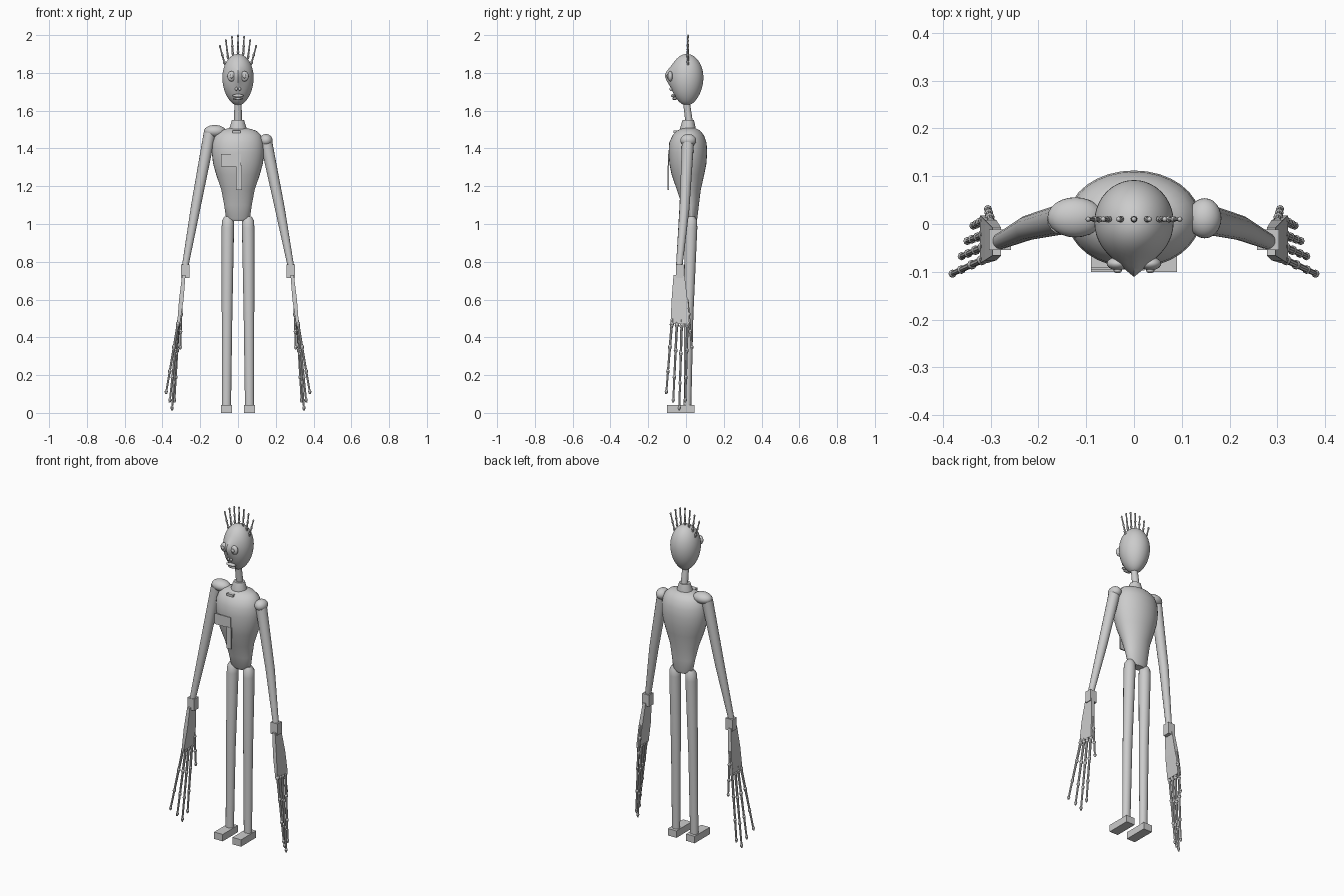
import bpy, bmesh, math
from mathutils import Vector

if "Cube" in bpy.data.objects:
    bpy.data.objects.remove(bpy.data.objects["Cube"])

grey = bpy.data.materials.new("plain grey")
grey.use_nodes = True
grey.diffuse_color = (0.6, 0.6, 0.6, 1)
grey.node_tree.nodes["Principled BSDF"].inputs["Base Color"].default_value = (0.6, 0.6, 0.6, 1)


def finish(name, bm, smooth=True):
    bmesh.ops.recalc_face_normals(bm, faces=bm.faces)
    mesh = bpy.data.meshes.new(name)
    bm.to_mesh(mesh)
    bm.free()
    mesh.materials.append(grey)
    obj = bpy.data.objects.new(name, mesh)
    bpy.context.collection.objects.link(obj)
    if smooth:
        bpy.ops.object.select_all(action='DESELECT')
        obj.select_set(True)
        bpy.context.view_layer.objects.active = obj
        bpy.ops.object.shade_smooth_by_angle(angle=math.radians(40))
    return obj


def add_loft(bm, rings):
    """Skin a list of vertex-position rings and cap both ends."""
    loops = [[bm.verts.new(p) for p in ring] for ring in rings]
    for a, b in zip(loops, loops[1:]):
        for i in range(len(a)):
            j = (i + 1) % len(a)
            bm.faces.new((a[i], a[j], b[j], b[i]))
    bm.faces.new(loops[0])
    bm.faces.new(loops[-1])


def stack(name, sections, sides=32):
    """Upright form from sections (z, x centre, y centre, x radius, y radius)."""
    bm = bmesh.new()
    turn = [math.tau * i / sides for i in range(sides)]
    add_loft(bm, [[(cx + rx * math.cos(t), cy + ry * math.sin(t), z) for t in turn]
                  for z, cx, cy, rx, ry in sections])
    return finish(name, bm)


def add_limb(bm, points, radii, sides=8):
    pts = [Vector(p) for p in points]
    rot = (pts[-1] - pts[0]).to_track_quat('Z', 'Y')
    turn = [math.tau * i / sides for i in range(sides)]
    add_loft(bm, [[p + rot @ Vector((r * math.cos(t), r * math.sin(t), 0)) for t in turn]
                  for p, r in zip(pts, radii)])


def add_ball(bm, centre, size, seg=16):
    made = bmesh.ops.create_uvsphere(bm, u_segments=seg, v_segments=seg // 2 + 2, radius=1)["verts"]
    for v in made:
        v.co = Vector(centre) + Vector(a * b for a, b in zip(v.co, size))


def ball(name, centre, size, seg=24):
    bm = bmesh.new()
    add_ball(bm, centre, size, seg)
    return finish(name, bm)


def box(name, low, high):
    bm = bmesh.new()
    for v in bmesh.ops.create_cube(bm, size=1)["verts"]:
        v.co = [a + (b - a) * (c + 0.5) for a, b, c in zip(low, high, v.co)]
    return finish(name, bm, False)


def add_digit(bm, root, tip, radius, joints):
    """Thin bony segment chain with a knob at each joint."""
    root, tip = Vector(root), Vector(tip)
    add_limb(bm, [root, tip], [radius, radius * 0.7])
    for k in joints:
        r = radius * 1.5 * (1 - 0.25 * k)
        add_ball(bm, root.lerp(tip, k), (r, r, r * 1.4), 8)


# Torso, collar and neck
stack("torso", [
    (1.015, 0, 0.03, 0.045, 0.025), (1.03, 0, 0.028, 0.063, 0.032),
    (1.1, 0, 0.023, 0.073, 0.045), (1.18, 0, 0.015, 0.088, 0.063),
    (1.26, 0, 0.01, 0.115, 0.086), (1.32, 0, 0.01, 0.132, 0.098),
    (1.38, 0, 0.01, 0.139, 0.102), (1.43, 0, 0.01, 0.136, 0.099),
    (1.47, 0, 0.012, 0.122, 0.083), (1.495, 0, 0.014, 0.095, 0.06),
    (1.507, 0, 0.015, 0.05, 0.035)])
stack("collar", [(1.495, 0, 0.01, 0.047, 0.042), (1.51, 0, 0.01, 0.045, 0.041),
                 (1.55, 0, 0.012, 0.032, 0.03)], 12)
stack("neck", [(1.53, 0, 0.018, 0.021, 0.02), (1.66, 0, 0.0, 0.019, 0.018)], 16)

# Egg-shaped head with a pinched brow ridge
bm = bmesh.new()
bmesh.ops.create_uvsphere(bm, u_segments=40, v_segments=24, radius=1)
for v in bm.verts:
    x, y, z = v.co
    taper = 1 - 0.12 * max(0, -z) ** 2
    pinch = 0.028 * max(0, 1 - abs(x) * 1.2) ** 2 * max(0, -y) * math.exp(-((z - 0.1) / 0.35) ** 2)
    v.co = (x * 0.083 * taper, y * 0.088 * taper + 0.004 - pinch,
            1.775 + z * (0.125 if z > 0 else 0.148))
finish("head", bm)

# Eyes, nose and mouth
for side, s in (("left", 1), ("right", -1)):
    bm = bmesh.new()
    add_ball(bm, (s * 0.034, -0.083, 1.782), (0.023, 0.014, 0.027), 20)
    finish(side + "_eye", bm)
    bm = bmesh.new()
    add_ball(bm, (s * 0.034, -0.097, 1.782), (0.009, 0.006, 0.011), 12)
    finish(side + "_pupil", bm)
    ball(side + "_nostril", (s * 0.009, -0.079, 1.715), (0.007, 0.009, 0.01), 12)
ball("upper_lip", (0, -0.066, 1.679), (0.031, 0.014, 0.009), 16)
ball("lower_lip", (0, -0.06, 1.663), (0.025, 0.012, 0.007), 16)

# Crown of knobbly spikes fanned over the head
bm = bmesh.new()
for i in range(-3, 4):
    a = i * 0.36
    base = (0.078 * math.sin(a), 0.01, 1.795 + 0.1 * math.cos(a))
    tip = (i * 0.0325, 0.01, 2.0 - 0.006 * i * i)
    add_digit(bm, base, tip, 0.005, (0.15, 0.5, 0.95))
finish("crown", bm)

# Bow at the throat, loose shirt front and hanging tie
box("throat_bow", (-0.03, -0.066, 1.482), (0.012, -0.03, 1.496))
box("shirt_front", (-0.09, -0.095, 1.305), (0.015, -0.09, 1.37))
box("tie", (-0.01, -0.097, 1.18), (0.022, -0.09, 1.31))

# Shoulders, arms, hands, legs and feet for each side
for side, s in (("left", 1), ("right", -1)):
    if s > 0:
        ball("left_shoulder", (0.148, 0.012, 1.443), (0.035, 0.042, 0.033))
        top, elbow = (0.15, 0.01, 1.43), (0.222, -0.008, 1.08)
    else:
        ball("right_shoulder", (-0.123, 0.014, 1.491), (0.058, 0.042, 0.033))
        top, elbow = (-0.15, 0.01, 1.48), (-0.222, -0.008, 1.1)
    wrist = (s * 0.28, -0.036, 0.775)
    bm = bmesh.new()
    add_limb(bm, [top, elbow, wrist], [0.032, 0.026, 0.017], 16)
    finish(side + "_arm", bm)
    box(side + "_cuff", (min(s * 0.257, s * 0.303), -0.054, 0.715),
        (max(s * 0.257, s * 0.303), -0.012, 0.785))

    # Flat palm widening toward the fingers
    bm = bmesh.new()
    rings = []
    for z, x, y0, y1, t in ((0.73, 0.287, -0.066, -0.008, 0.009),
                            (0.6, 0.3, -0.076, 0.008, 0.012), (0.47, 0.315, -0.082, 0.018, 0.007)):
        rings.append([(s * (x - t), y0, z), (s * (x + t), y0, z),
                      (s * (x + t), y1, z), (s * (x - t), y1, z)])
    add_loft(bm, rings)
    finish(side + "_palm", bm, False)

    bm = bmesh.new()
    for y, tip in ((-0.073, (0.382, -0.105, 0.1)), (-0.047, (0.362, -0.068, 0.055)),
                   (-0.022, (0.35, -0.036, 0.012)), (0.008, (0.337, -0.004, 0.055))):
        add_digit(bm, (s * 0.313, y, 0.5), (s * tip[0], tip[1], tip[2]), 0.0075,
                  (0.08, 0.38, 0.7, 0.97))
    add_digit(bm, (s * 0.3, 0.006, 0.6), (s * 0.306, 0.032, 0.34), 0.0075, (0.3, 0.65, 0.97))
    finish(side + "_fingers", bm)

    stack(side + "_leg", [
        (0.03, s * 0.061, 0.008, 0.024, 0.02), (0.52, s * 0.058, 0.014, 0.028, 0.025),
        (0.98, s * 0.054, 0.026, 0.033, 0.034), (1.02, s * 0.053, 0.027, 0.031, 0.031),
        (1.04, s * 0.053, 0.028, 0.018, 0.018)], 16)
    box(side + "_foot", (min(s * 0.033, s * 0.09), -0.1, 0), (max(s * 0.033, s * 0.09), 0.045, 0.042))
